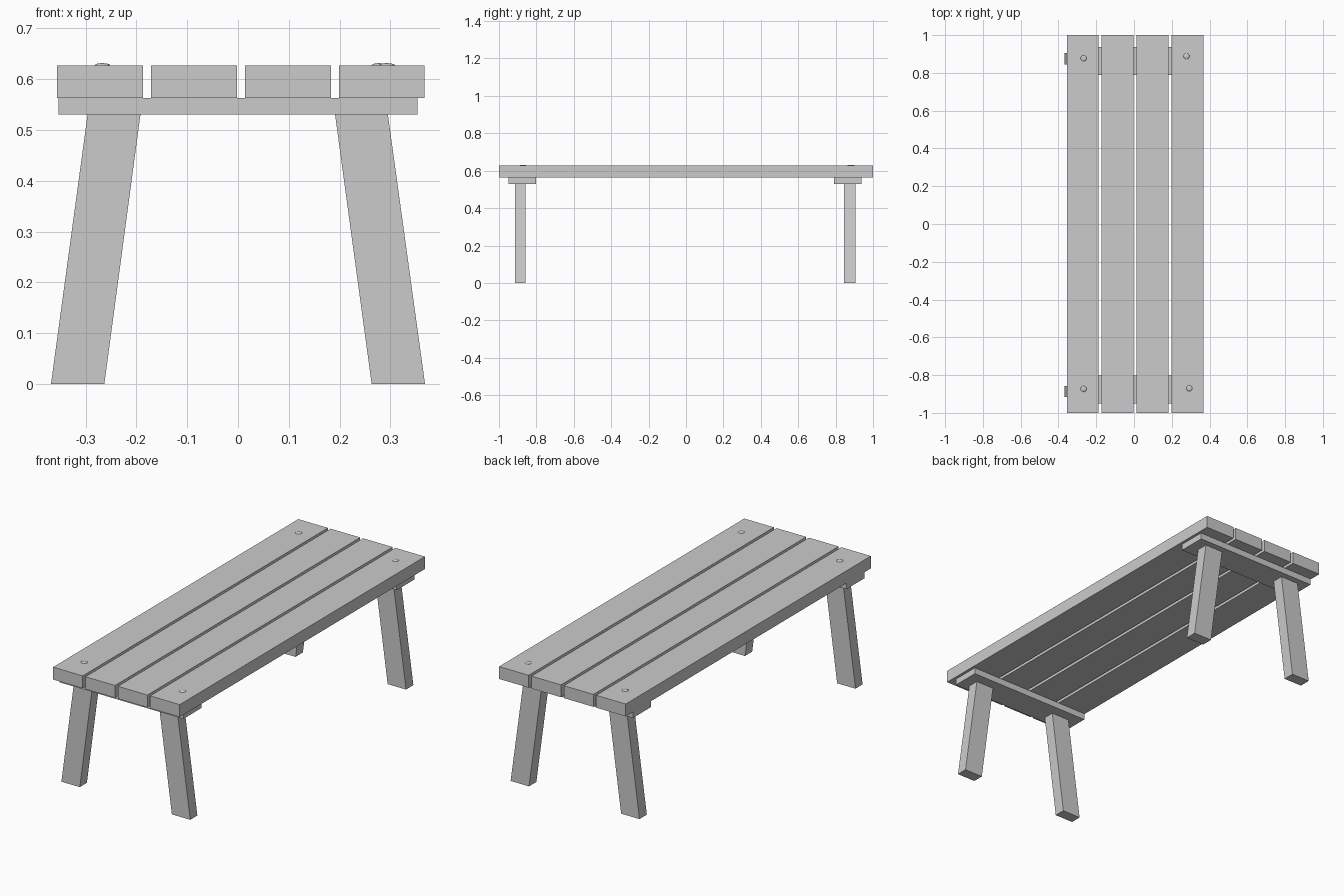
import bpy, bmesh
from mathutils import Matrix

if "Cube" in bpy.data.objects:
    bpy.data.objects.remove(bpy.data.objects["Cube"])


def prism(name, x_bottom, x_top, y, z):
    """Six-sided block whose x range may differ between bottom and top."""
    bm = bmesh.new()
    bmesh.ops.create_cube(bm, size=1)
    for v in bm.verts:
        xs = x_top if v.co.z > 0 else x_bottom
        v.co = (xs[v.co.x > 0], y[v.co.y > 0], z[v.co.z > 0])
    return finish(bm, name)


def finish(bm, name):
    mesh = bpy.data.meshes.new(name)
    bm.to_mesh(mesh)
    bm.free()
    obj = bpy.data.objects.new(name, mesh)
    bpy.context.collection.objects.link(obj)
    return obj


# Four top planks with narrow gaps
for i in range(4):
    x = -0.356 + i * 0.1848
    prism(f"top_plank_{i + 1}", (x, x + 0.169), (x, x + 0.169), (-1, 1), (0.563, 0.627))

# Cross battens and splayed legs at each end
ends = {"front": ((-0.95, -0.803), (-0.915, -0.857)),
        "back": ((0.79, 0.937), (0.845, 0.905))}
for end, (batten_y, leg_y) in ends.items():
    prism(f"{end}_batten", (-0.353, 0.353), (-0.353, 0.353), batten_y, (0.53, 0.563))
    prism(f"{end}_left_leg", (-0.368, -0.263), (-0.296, -0.192), leg_y, (0, 0.53))
    prism(f"{end}_right_leg", (0.263, 0.368), (0.191, 0.295), leg_y, (0, 0.53))

# Low domed bolt heads on the outer planks
bolts = [(-0.267, -0.873), (-0.267, 0.877), (0.293, -0.87), (0.278, 0.888)]
for i, (x, y) in enumerate(bolts):
    bm = bmesh.new()
    bmesh.ops.create_uvsphere(bm, u_segments=16, v_segments=8, radius=1,
                              matrix=Matrix.Diagonal((0.016, 0.016, 0.005, 1)))
    for f in bm.faces:
        f.smooth = True
    head = finish(bm, f"bolt_head_{i + 1}")
    head.location = (x, y, 0.6265)
